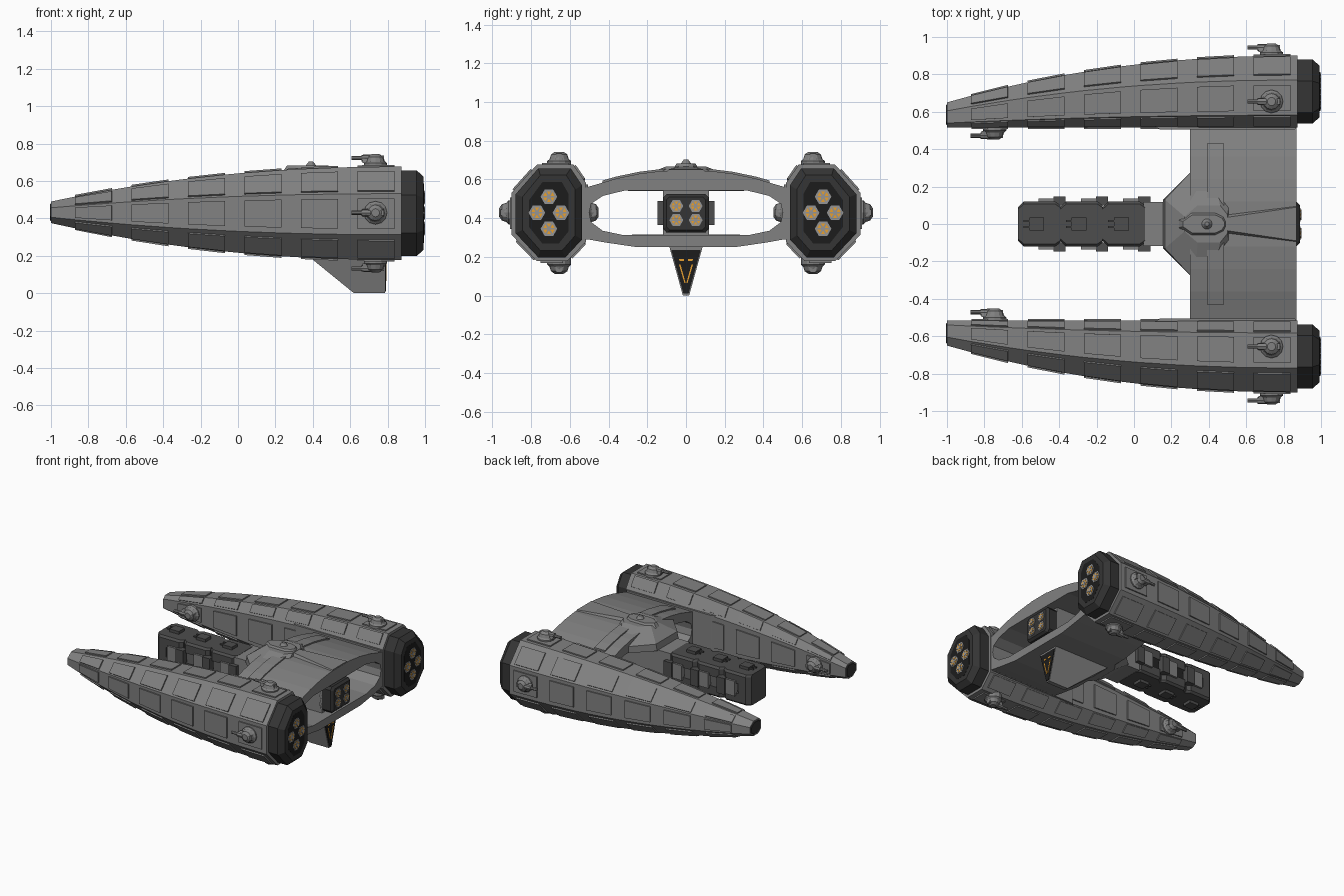
import bpy, bmesh, math
from mathutils import Vector, Matrix

cube = bpy.data.objects.get("Cube")
if cube:
    bpy.data.objects.remove(cube, do_unlink=True)


def material(name, r, g, b):
    m = bpy.data.materials.new(name)
    m.use_nodes = True
    m.diffuse_color = (r, g, b, 1)
    m.node_tree.nodes["Principled BSDF"].inputs["Base Color"].default_value = (r, g, b, 1)
    return m


GREY = material("hull grey", .22, .22, .22)
MODULE = material("module grey", .075, .075, .075)
DARK = material("engine dark", .035, .035, .035)
BLACK = material("black", .012, .012, .012)
SILVER = material("nozzle silver", .3, .3, .3)
ORANGE = material("glow orange", .8, .35, .03)
parts = {}


def loft(name, mat, *rings):
    """Closed solid through rings of equal point count, collected by part name."""
    bm = parts.setdefault(name, (bmesh.new(), mat))[0]
    vs = [[bm.verts.new(p) for p in r] for r in rings]
    n = len(vs[0])
    faces = [bm.faces.new(vs[0][::-1]), bm.faces.new(vs[-1])]
    for a, b in zip(vs, vs[1:]):
        for i in range(n):
            j = (i + 1) % n
            faces.append(bm.faces.new((a[i], a[j], b[j], b[i])))
    bmesh.ops.recalc_face_normals(bm, faces=faces)


def at_x(x, pts):
    return [(x, y, z) for y, z in pts]


def at_z(z, pts):
    return [(x, y, z) for x, y in pts]


def box(name, mat, x0, x1, y0, y1, z0, z1):
    pts = [(x0, y0), (x1, y0), (x1, y1), (x0, y1)]
    loft(name, mat, at_z(z0, pts), at_z(z1, pts))


def both(half):
    """Mirror a half outline across the centre line."""
    return half + [(-y, z) for y, z in reversed(half)]


def plan(half):
    return half + [(x, -y) for x, y in reversed(half)]


def circle(r, n, cy=0, cz=0, turn=0):
    return [(cy + r * math.cos(math.tau * i / n + turn),
             cz + r * math.sin(math.tau * i / n + turn)) for i in range(n)]


# Eight-sided hull section: u runs inner to outer, v bottom to top
OCT = [(0, .62), (.17, 1), (.66, 1), (1, .42), (1, -.46), (.66, -1), (.25, -1), (0, -.6)]


def section(x, s, shrink=0.0):
    f = 1 - (1 - min((x + 1) / 1.875, 1)) ** 2.15
    zt, zb, yo, yi = .49 + .187 * f, .375 - .197 * f, .65 + .25 * f, .517
    yi, yo, zt, zb = yi + shrink, yo - shrink, zt - shrink, zb + shrink
    return [Vector((x, s * (yi + u * (yo - yi)), (zt + zb) / 2 + v * (zt - zb) / 2))
            for u, v in OCT]


def nozzle(name, x, y, z, r):
    loft(name + "_nozzles", SILVER, at_x(x - .03, circle(r, 6, y, z)), at_x(x - .004, circle(r, 6, y, z)))
    loft(name + "_glow", ORANGE, at_x(x - .01, circle(r * .74, 6, y, z)),
         at_x(x - .002, circle(r * .74, 6, y, z)))
    loft(name + "_hubs", SILVER, at_x(x - .01, circle(r * .3, 6, y, z)), at_x(x, circle(r * .3, 6, y, z)))
    for k in range(6):
        a = math.tau * k / 6
        d, e = Vector((math.cos(a), math.sin(a))), Vector((-math.sin(a), math.cos(a))) * r * .1
        c = Vector((y, z))
        bar = [c + e, c - e, c - e + d * r * .8, c + e + d * r * .8]
        loft(name + "_hubs", SILVER, at_x(x - .01, bar), at_x(x - .0005, bar))


def turret(pos, normal):
    """Low dome with a forward barrel, standing on a surface."""
    n, fwd = Vector(normal), Vector((-1, 0, 0))
    m = Matrix((fwd, n.cross(fwd), n)).transposed()

    def put(pts):
        return [Vector(pos) + m @ Vector(p) for p in pts]
    loft("turrets", GREY, *[put(at_z(h, circle(r, 12))) for h, r in
                            ((-.02, .062), (.018, .062), (.028, .05), (.052, .042), (.066, .022))])
    loft("turrets", GREY, *[put(at_x(x, circle(r, 8, 0, .045))) for x, r in
                            ((0, .02), (.075, .018), (.076, .011), (.128, .011))])
    loft("turrets", GREY, *[put([(x, y, z) for y, z in ((-.02, .02), (.02, .02), (.015, .058), (-.015, .058))])
                            for x in (-.045, .07)])


# Side hulls with raised armour panels
starts = [-.87 + .302 * i for i in range(6)]
stations = [-1] + [x for a in starts for x in (a, a + .197)] + [.875]
for s, side in ((1, "left"), (-1, "right")):
    name = side + "_hull"
    loft(name, GREY, *[section(x, s) for x in stations])
    loft(side + "_nose_cap", DARK, section(-1, s, .01), [p - Vector((.004, 0, 0)) for p in section(-1, s, .014)])
    for a in starts:
        r0, r1 = section(a, s), section(a + .197, s)
        mid = sum(r0 + r1, Vector()) / 16
        for i in range(8):
            j = (i + 1) % 8
            lo, hi = (.12, .86) if i in (1, 3, 5, 7) else (.2, .92)
            quad = [r0[i].lerp(r0[j], lo), r0[i].lerp(r0[j], hi),
                    r1[i].lerp(r1[j], hi), r1[i].lerp(r1[j], lo)]
            n = (quad[1] - quad[0]).cross(quad[3] - quad[0]).normalized()
            if n.dot(quad[0] - mid) < 0:
                n = -n
            loft(side + "_armour_panels", GREY, [p - n * .004 for p in quad], [p + n * .009 for p in quad])
    # Engine block and its four nozzles
    ends = [section(.87, s, .02), section(.955, s, .02), section(.993, s, .055)]
    for ring, x in zip(ends, (.87, .955, .993)):
        for p in ring:
            p.x = x
    loft(side + "_engine_block", DARK, *ends)
    plate = section(.994, s, .09)
    loft(side + "_engine_plate", BLACK, [p - Vector((.004, 0, 0)) for p in plate], plate)
    for dy, dz in ((0, .083), (0, -.083), (.062, 0), (-.062, 0)):
        nozzle(side + "_engine", 1, s * (.708 + dy), .428 + dz, .043)
    # Wing root fairing on the inner wall
    root = [(.1, .53), (.14, .505), (.86, .505), (.875, .53)]
    loft(side + "_wing_root", GREY, at_z(.29, [(x, s * y) for x, y in root]),
         at_z(.575, [(x, s * y) for x, y in root]))
    # Gun turrets
    turret((.735, s * .655, .677), (0, 0, 1))
    turret((.735, s * .655, .178), (0, 0, -1))
    turret((.735, s * .899, .43), (0, s, 0))
    turret((-.745, s * .517, .43), (0, -s, 0))

# Hollow wing: upper and lower shells around a long opening
upper = both([(.12, .645), (.24, .63), (.36, .605), (.46, .575), (.53, .555), (.53, .428),
              (.5, .428), (.49, .475), (.43, .515), (.32, .542)])
lower = both([(.25, .25), (.42, .275), (.53, .295), (.53, .428), (.5, .428), (.49, .38),
              (.43, .335), (.32, .312)])
for shell in (upper, lower):
    loft("wing", GREY, at_x(.3, shell), at_x(.87, shell))
ridge = both([(.12, .655), (.24, .64), (.36, .615), (.43, .595), (.43, .56)])
loft("wing_ridge", GREY, at_x(.39, ridge), at_x(.48, ridge))

# Raised deck over the wing centre, with its tail and top cupola
loft("upper_deck", GREY,
     at_z(.54, plan([(.155, .13), (.325, .3), (.42, .3), (.52, .17)])),
     at_z(.59, plan([(.165, .13), (.325, .3), (.42, .3), (.52, .17)])),
     at_z(.668, plan([(.27, .04), (.34, .1), (.46, .1), (.5, .05)])))
loft("deck_tail", GREY, at_x(.46, [(-.06, .62), (.06, .62), (.03, .668), (-.03, .668)]),
     at_x(.868, [(-.11, .62), (.11, .62), (.09, .652), (-.09, .652)]))
loft("lower_deck", GREY, at_z(.315, plan([(.16, .13), (.325, .28), (.42, .28)])),
     at_z(.25, plan([(.26, .1), (.325, .18), (.42, .18)])))
capsule = [(.24, .02), (.3, .07), (.44, .07), (.485, .045), (.5, .015)]
loft("cupola", GREY, at_z(.65, plan(capsule)), at_z(.682, plan([(.385 + (x - .385) * .85, y * .7) for x, y in capsule])))
loft("cupola_cap", GREY, at_z(.68, [(.39 + a, b) for a, b in circle(.03, 10)]),
     at_z(.703, [(.39 + a, b) for a, b in circle(.012, 10)]))

# Central body and rear engine
box("central_body", GREY, .05, .8, -.118, .118, .312, .543)
square = both([(.1, .325), (.118, .345), (.118, .505), (.1, .525)])
inner = both([(.085, .34), (.1, .355), (.1, .495), (.085, .51)])
loft("centre_engine_block", DARK, at_x(.78, square), at_x(.87, square), at_x(.887, inner))
for y in (-.05, .05):
    for z in (.39, .463):
        nozzle("centre_engine", .895, y, z, .036)

# Three forward modules, open between upper and lower slabs
for i in range(3):
    x = -.62 + .226 * i
    outline = plan([(x, .09), (x + .03, .12), (x + .2, .12), (x + .226, .1)])
    for z0, z1, zs in ((.465, .53, 1), (.39, .325, -1)):
        loft("module_slabs", MODULE, at_z(z0, outline), at_z(z1, outline),
             at_z(z1 + .015 * zs, [(px, py * .88) for px, py in outline]))
        top = z1 + .015 * zs
        box("module_guns", MODULE, x + .06, x + .14, -.036, .036, *sorted((top, top + .022 * zs)))
        for y in (-.017, .017):
            box("module_guns", MODULE, x + .03, x + .07, y - .005, y + .005,
                *sorted((top + .006 * zs, top + .016 * zs)))
    for s in (1, -1):
        y0, y1 = sorted((s * .1, s * .135))
        box("module_side_plates", GREY, x + .11, x + .226, y0, y1, .37, .485)
        y0, y1 = sorted((s * .1, s * .148))
        box("module_clamps", MODULE, x + .19, x + .255, y0, y1, .365, .49)
nose = plan([(-.62, .09), (-.59, .12), (-.53, .12)])
loft("module_nose", MODULE, at_z(.33, nose), at_z(.525, nose))

# Ventral fin with a dark rear plate and glowing wedge marking
loft("ventral_fin", GREY, at_z(.26, [(.3, -.088), (.785, -.088), (.785, .088), (.3, .088)]),
     at_z(0, [(.62, -.016), (.785, -.016), (.785, .016), (.62, .016)]))
rear = both([(.076, .235), (.013, .01)])
loft("fin_rear_plate", BLACK, at_x(.78, rear), at_x(.79, rear))
for s in (1, -1):
    for bar in ([(.036, .16), (.028, .16), (.002, .065), (.008, .065)],
                [(.036, .19), (.01, .19), (.01, .18), (.034, .18)]):
        pts = [(s * y, z) for y, z in bar]
        loft("fin_marking", ORANGE, at_x(.786, pts), at_x(.793, pts))

# Turn the collected parts into objects
for name, (bm, mat) in parts.items():
    me = bpy.data.meshes.new(name)
    bm.to_mesh(me)
    bm.free()
    me.materials.append(mat)
    bpy.context.scene.collection.objects.link(bpy.data.objects.new(name, me))
